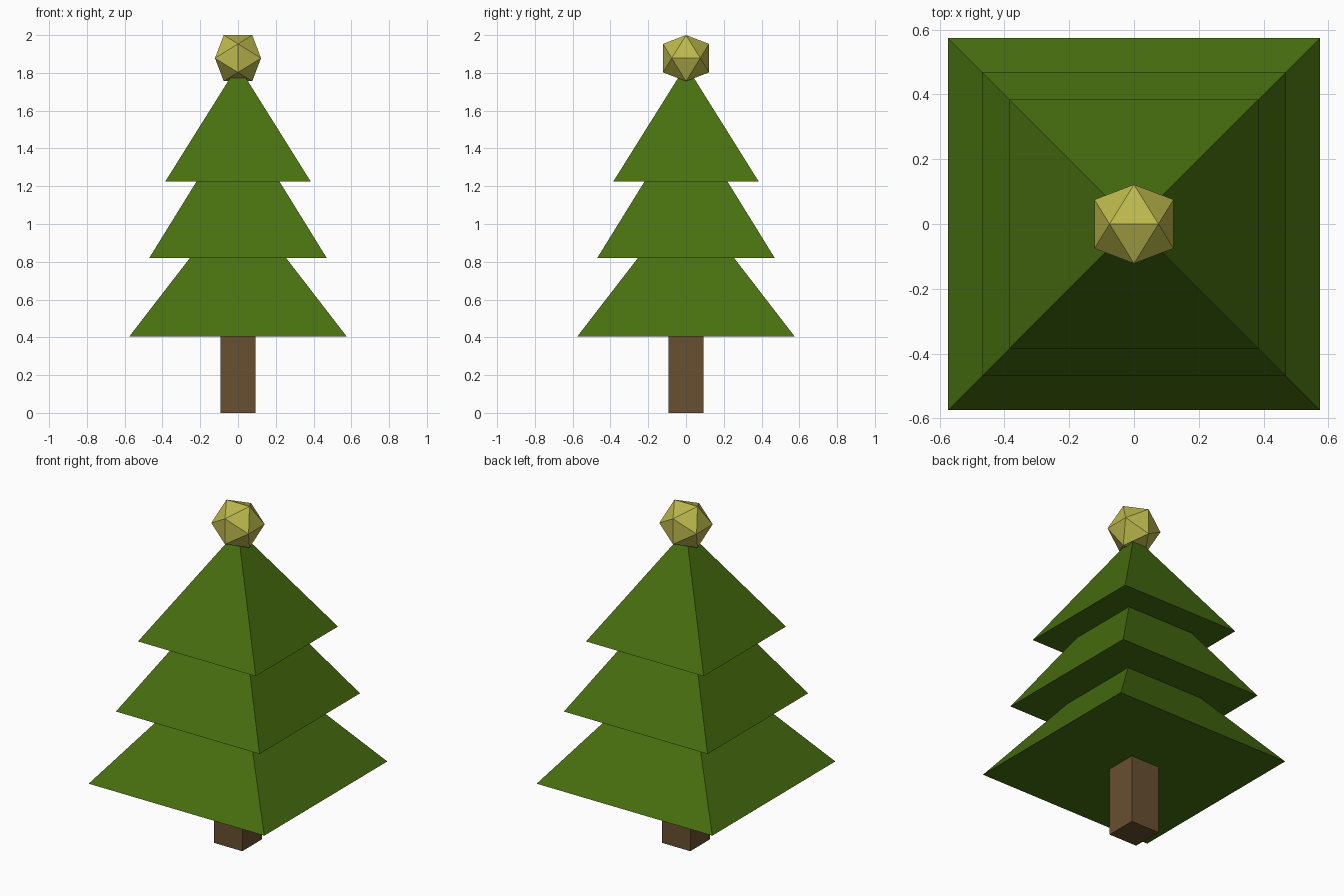
import bpy, bmesh, math

cube = bpy.data.objects.get("Cube")
if cube:
    bpy.data.objects.remove(cube, do_unlink=True)


def material(name, rgb):
    mat = bpy.data.materials.new(name)
    mat.use_nodes = True
    mat.diffuse_color = (*rgb, 1)
    mat.node_tree.nodes["Principled BSDF"].inputs["Base Color"].default_value = (*rgb, 1)
    return mat


def add_object(name, bm, mat):
    bmesh.ops.recalc_face_normals(bm, faces=bm.faces)
    mesh = bpy.data.meshes.new(name)
    bm.to_mesh(mesh)
    bm.free()
    mesh.materials.append(mat)
    obj = bpy.data.objects.new(name, mesh)
    bpy.context.collection.objects.link(obj)
    return obj


def square_solid(name, bottom_half, top_half, z0, z1, mat):
    """Four-sided column or pyramid with its sides along the axes."""
    bm = bmesh.new()
    bmesh.ops.create_cone(bm, cap_ends=True, segments=4,
                          radius1=bottom_half * math.sqrt(2),
                          radius2=top_half * math.sqrt(2), depth=z1 - z0)
    obj = add_object(name, bm, mat)
    obj.location.z = (z0 + z1) / 2
    obj.rotation_euler.z = math.pi / 4
    return obj


green = material("pine green", (0.065, 0.162, 0.005))
brown = material("bark brown", (0.14, 0.08, 0.03))
gold = material("pale gold", (0.50, 0.48, 0.074))

# Trunk
square_solid("trunk", 0.093, 0.093, 0, 0.42, brown)

# Foliage tiers: half width, base height, apex height
tiers = {"lower_foliage": (0.575, 0.405, 1.15),
         "middle_foliage": (0.47, 0.82, 1.58),
         "upper_foliage": (0.385, 1.225, 1.84)}
for name, (half, base, apex) in tiers.items():
    square_solid(name, half, 0, base, apex, green)

# Topper: icosahedron from three crossed golden rectangles
long_side = 0.122
short_side = long_side / ((1 + math.sqrt(5)) / 2)
bm = bmesh.new()
for a in (-short_side, short_side):
    for b in (-long_side, long_side):
        for corner in ((b, a, 0), (0, b, a), (a, 0, b)):
            bm.verts.new(corner)
bmesh.ops.convex_hull(bm, input=bm.verts)
topper = add_object("topper", bm, gold)
topper.location.z = 2 - long_side
